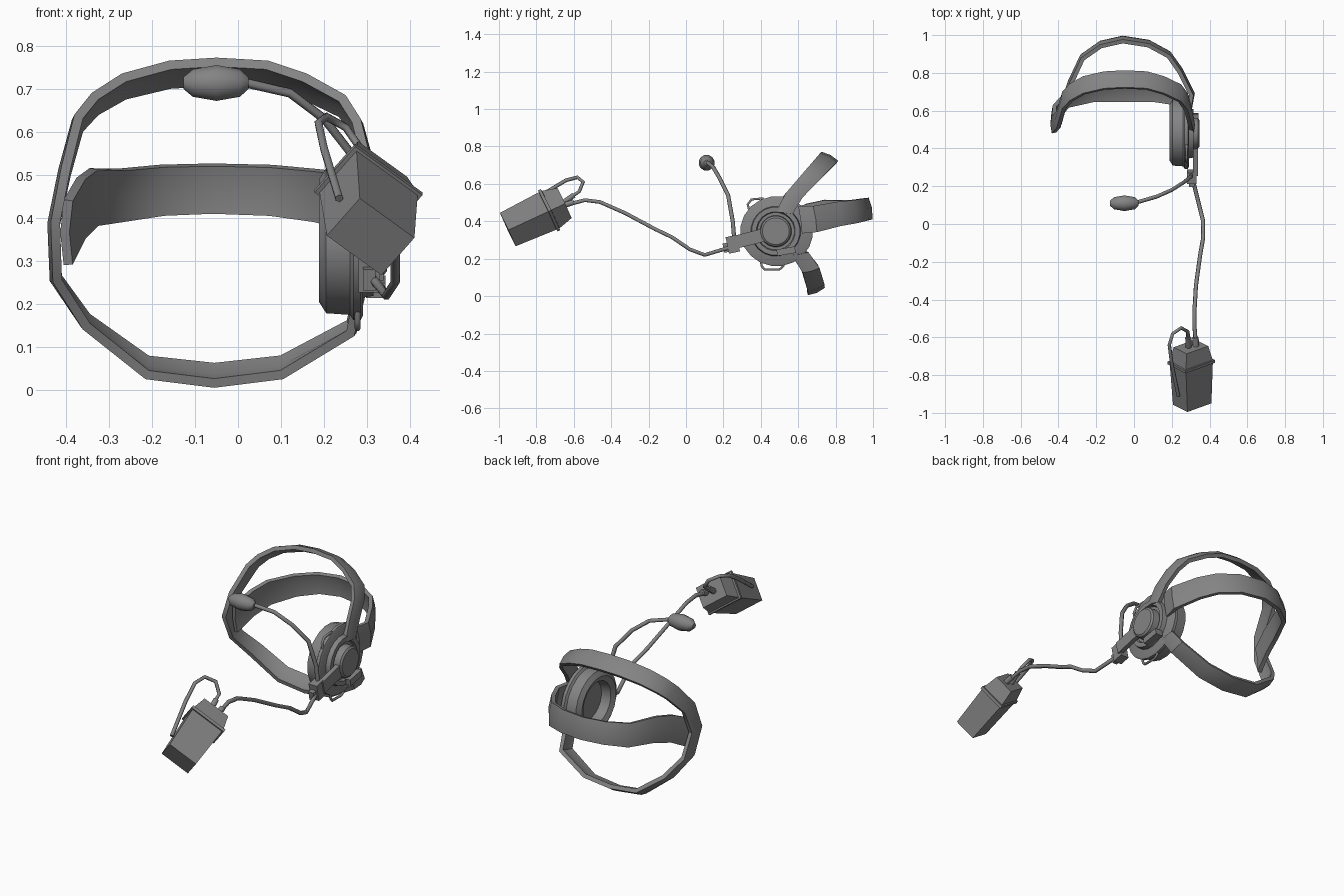
import bpy, bmesh, math
from mathutils import Vector, Matrix

cube = bpy.data.objects.get("Cube")
if cube:
    bpy.data.objects.remove(cube, do_unlink=True)

grey = bpy.data.materials.new("mid_grey")
grey.use_nodes = True
color = (0.23, 0.23, 0.23, 1)
grey.diffuse_color = color
grey.node_tree.nodes["Principled BSDF"].inputs["Base Color"].default_value = color


def link(name, data):
    obj = bpy.data.objects.new(name, data)
    data.materials.append(grey)
    bpy.context.scene.collection.objects.link(obj)
    return obj


def finish(obj, angle=35):
    bpy.ops.object.select_all(action='DESELECT')
    obj.select_set(True)
    bpy.context.view_layer.objects.active = obj
    for modifier in list(obj.modifiers):
        bpy.ops.object.modifier_apply(modifier=modifier.name)
    bpy.ops.object.shade_smooth_by_angle(angle=math.radians(angle))


def loft(name, rings):
    """Skin closed rings of points and cap both ends."""
    bm = bmesh.new()
    loops = [[bm.verts.new(p) for p in ring] for ring in rings]
    count = len(loops[0])
    for a, b in zip(loops, loops[1:]):
        for i in range(count):
            j = (i + 1) % count
            bm.faces.new((a[i], a[j], b[j], b[i]))
    bm.faces.new(loops[0])
    bm.faces.new(loops[-1])
    bmesh.ops.recalc_face_normals(bm, faces=bm.faces)
    mesh = bpy.data.meshes.new(name)
    bm.to_mesh(mesh)
    bm.free()
    finish(link(name, mesh))


def lathe_x(name, profile, y, z, sides=20, squash=1):
    """Turn (x, radius) pairs about an axis parallel to x."""
    turns = [math.tau * (i + 0.5) / sides for i in range(sides)]
    loft(name, [[(x, y + r * math.cos(t), z + r * squash * math.sin(t)) for t in turns]
                for x, r in profile])


def strap(name, edge, offset, thickness=0.022, bulge=0.008):
    """Ribbon from an edge path to its offset, bowed outward and thickened inward."""
    head = Vector((-.055, .5, .38))
    bm = bmesh.new()
    rows = []
    for p in map(Vector, edge):
        step = Vector(offset(p))
        middle = p + step / 2
        middle += (middle - head).normalized() * bulge
        rows.append([bm.verts.new(q) for q in (p, middle, p + step)])
    for a, b in zip(rows, rows[1:]):
        for i in range(2):
            bm.faces.new((a[i], b[i], b[i + 1], a[i + 1]))
    mesh = bpy.data.meshes.new(name)
    bm.to_mesh(mesh)
    bm.free()
    obj = link(name, mesh)
    solid = obj.modifiers.new("thickness", 'SOLIDIFY')
    solid.thickness = thickness
    solid.offset = -1
    finish(obj)


def cord(name, points, radius=0.011):
    curve = bpy.data.curves.new(name, 'CURVE')
    curve.dimensions = '3D'
    curve.bevel_depth = radius
    curve.bevel_resolution = 1
    curve.use_fill_caps = True
    spline = curve.splines.new('POLY')
    spline.points.add(len(points) - 1)
    for point, co in zip(spline.points, points):
        point.co = (*co, 1)
    link(name, curve)


def block(name, centre, size, tilt=0):
    turn = Matrix.Rotation(math.radians(tilt), 3, 'X')
    sx, sy, sz = (s / 2 for s in size)
    corners = [(-sy, -sz), (sy, -sz), (sy, sz), (-sy, sz)]
    loft(name, [[Vector(centre) + turn @ Vector((x, y, z)) for y, z in corners]
                for x in (-sx, sx)])


# Continuous strap under and over the head
outline = [(.29, .22), (.27, .125), (.105, .025), (-.055, .005), (-.215, .025),
           (-.36, .14), (-.43, .25), (-.435, .39), (-.41, .52), (-.38, .64),
           (-.34, .69), (-.27, .735), (-.16, .765), (-.05, .772), (.07, .765),
           (.16, .735), (.25, .685), (.285, .63), (.305, .55), (.315, .45)]
strap("head_and_neck_strap",
      [(x, max(.06 + .86 * z, .652 - 1.8 * z * z, .48), z) for x, z in outline],
      lambda p: (0, .09, .04 - .115 * p.z))

# Strap around the back of the head, dropping to meet the other on the far side
strap("back_strap",
      [(.3, .62, .335), (.315, .7, .342), (.25, .83, .375), (.19, .915, .39),
       (.08, .975, .405), (-.06, .997, .41), (-.18, .97, .405), (-.28, .9, .39),
       (-.345, .76, .38), (-.375, .66, .35), (-.405, .55, .29)],
      lambda p: (0, -.02, .116 + .08 * (1 - p.y)))

# Ear cup with hollow cushion, outer ring and hub
lathe_x("ear_cup", [(.25, .11), (.2, .12), (.188, .15), (.205, .178), (.26, .182),
                    (.268, .195), (.285, .195), (.29, .185)], .485, .347, squash=.96)
lathe_x("ear_ring_and_hub", [(.285, .135), (.315, .13), (.315, .105), (.3, .1),
                             (.3, .085), (.338, .082), (.346, .072)], .48, .347)

# Boom arm, pivot and switch on the ear cup
block("boom_arm", (.325, .35, .31), (.025, .18, .07), 14)
block("boom_pivot", (.305, .25, .277), (.05, .06, .09), 12)
block("pivot_tab", (.305, .22, .26), (.03, .04, .05), 12)
block("side_switch", (.32, .535, .24), (.045, .1, .035), 10)
cord("lower_bracket", [(.278, y, z) for y, z in
                       ((.4, .19), (.405, .16), (.42, .143), (.5, .143), (.52, .16), (.52, .19))], .007)
cord("upper_bracket", [(.278, y, z) for y, z in
                       ((.34, .45), (.33, .49), (.35, .517), (.41, .522), (.44, .5))], .007)

# Microphone on its boom
cord("microphone_boom", [(.305, .26, .28), (.3, .25, .4), (.27, .225, .54), (.2, .18, .63),
                         (.12, .145, .69), (.01, .113, .715)])
lathe_x("microphone", [(-.127, .014), (-.105, .033), (-.05, .043), (.005, .033), (.024, .014)],
        .11, .713, sides=12)

# Cable from the pivot to the battery pack
cord("cable", [(.305, .25, .265), (.32, .2, .25), (.345, .1, .22), (.365, .02, .25),
               (.366, -.075, .315), (.35, -.165, .358), (.328, -.326, .444),
               (.32, -.46, .503), (.32, -.54, .513), (.33, -.67, .48)])
cord("cable_plug", [(.325, -.6, .503), (.33, -.67, .48)], .017)

# Battery pack: flared body, lip and tapered lid along a tilted axis
axis = Vector((-.02, .9, .42)).normalized()
wide = Vector((.127, .043, -.093))
wide = (wide - axis * wide.dot(axis)).normalized() * .163
deep = axis.cross(wide).normalized() * .122
middle = Vector((.283, -.995, .445)) + (wide + deep) / 2
corners = [(-.5, -.5), (.5, -.5), (.5, .5), (-.5, .5)]
loft("battery_pack", [[middle + axis * d + (wide * u + deep * v) * s for u, v in corners]
                      for d, s in ((0, 1), (.235, 1.12), (.236, 1.23), (.252, 1.23),
                                   (.253, 1.12), (.335, .9))])

# Wire loop from the lid to the side of the pack
cord("pack_wire", [(.29, -.67, .49), (.285, -.57, .56), (.25, -.55, .61), (.205, -.58, .635),
                   (.187, -.64, .62), (.2, -.74, .56), (.235, -.91, .445)], .01)
cord("wire_plug", [(.287, -.6, .54), (.29, -.67, .49)], .016)
